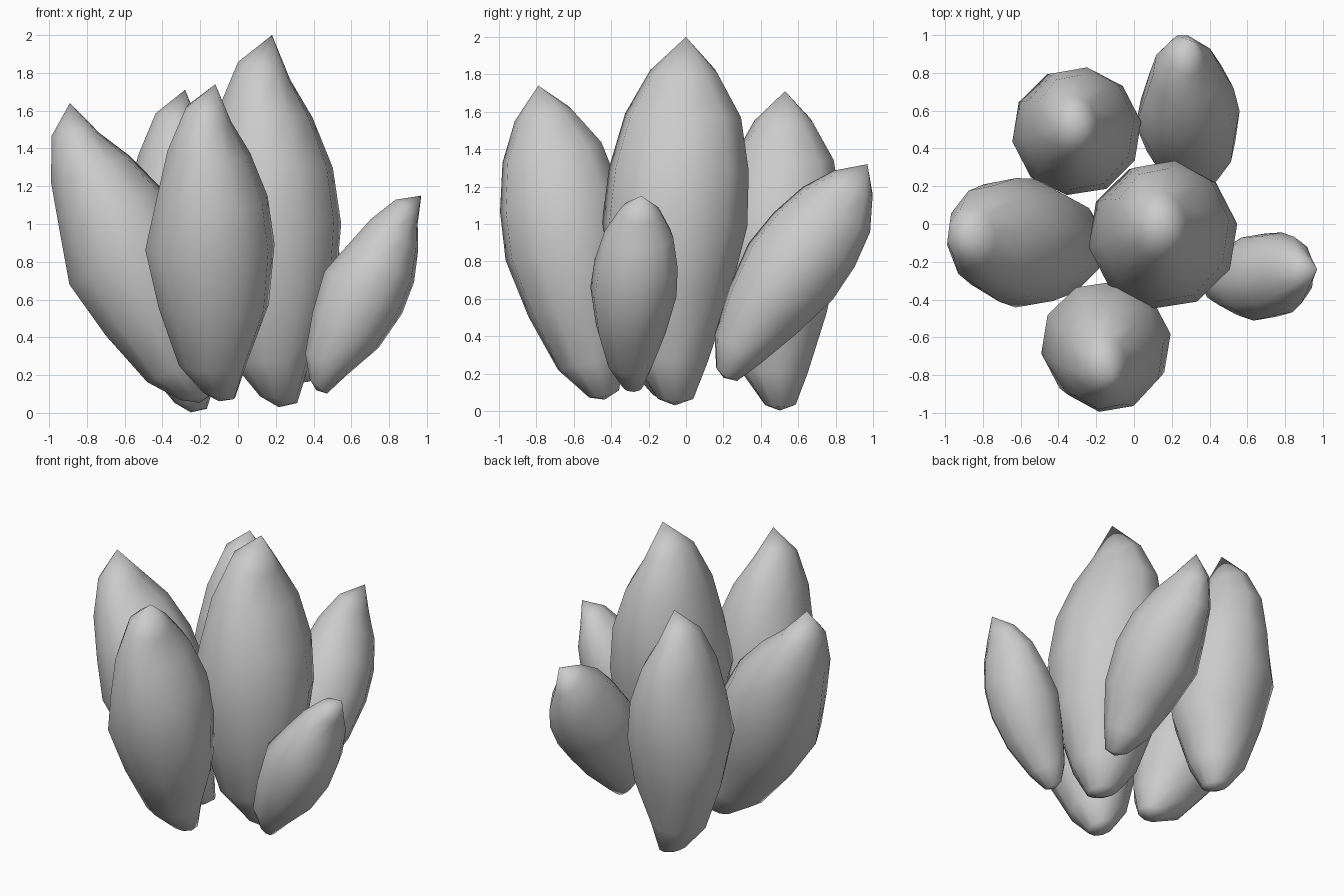
import bpy, bmesh, math
from mathutils import Vector

if "Cube" in bpy.data.objects:
    bpy.data.objects.remove(bpy.data.objects["Cube"])

SIDES = 10
PHASE = math.radians(9)
LENGTH = 1.96
# Rings of the shared crystal shape:
# height, radius x, radius y, offset x, offset y, slant (raises the -x side)
RINGS = [
    (0.02, 0.10, 0.10, 0.0, -0.01, 0.02),
    (0.22, 0.21, 0.21, -0.035, -0.045, 0),
    (0.58, 0.34, 0.32, -0.025, -0.045, 0),
    (0.95, 0.40, 0.395, -0.045, -0.035, 0),
    (1.25, 0.345, 0.38, -0.03, -0.02, 0),
    (1.54, 0.255, 0.315, -0.045, -0.005, 0.02),
    (1.77, 0.14, 0.185, -0.045, -0.005, 0.05),
]


def crystal(name, base, tip):
    """Swollen, pointed crystal running from base to tip."""
    base, tip = Vector(base), Vector(tip)
    axis = tip - base
    bm = bmesh.new()
    loops = []
    for z, rx, ry, cx, cy, slant in RINGS:
        loops.append([bm.verts.new((cx + rx * math.cos(a), cy + ry * math.sin(a),
                                    z - slant * math.cos(a)))
                      for a in (PHASE + 2 * math.pi * i / SIDES for i in range(SIDES))])
    bottom = bm.verts.new((0.0, -0.01, -0.02))
    top = bm.verts.new((0, 0, LENGTH))
    for i in range(SIDES):
        j = (i + 1) % SIDES
        for lo, hi in zip(loops, loops[1:]):
            bm.faces.new((lo[i], lo[j], hi[j], hi[i]))
        bm.faces.new((bottom, loops[0][j], loops[0][i]))
        bm.faces.new((loops[-1][i], loops[-1][j], top))
    mesh = bpy.data.meshes.new(name)
    bm.to_mesh(mesh)
    bm.free()
    ob = bpy.data.objects.new(name, mesh)
    bpy.context.collection.objects.link(ob)
    ob.location = base
    ob.rotation_mode = 'QUATERNION'
    ob.rotation_quaternion = Vector((0, 0, 1)).rotation_difference(axis)
    ob.scale = [axis.length / LENGTH] * 3
    return ob


# Cluster of six crystals fanning out from the middle
cluster = [
    crystal("centre_crystal", (0.215, -0.05, 0.05), (0.18, 0.0, 2.0)),
    crystal("front_crystal", (-0.10, -0.43, 0.08), (-0.12, -0.79, 1.74)),
    crystal("left_crystal", (-0.21, -0.08, 0.07), (-0.89, -0.06, 1.64)),
    crystal("back_left_crystal", (-0.25, 0.51, 0.02), (-0.28, 0.53, 1.71)),
    crystal("back_right_crystal", (0.33, 0.215, 0.185), (0.30, 0.97, 1.32)),
    crystal("right_crystal", (0.42, -0.28, 0.13), (0.97, -0.24, 1.15)),
]

# Soft sides
for ob in cluster:
    ob.select_set(True)
bpy.context.view_layer.objects.active = cluster[0]
bpy.ops.object.shade_smooth_by_angle(angle=math.radians(70))
